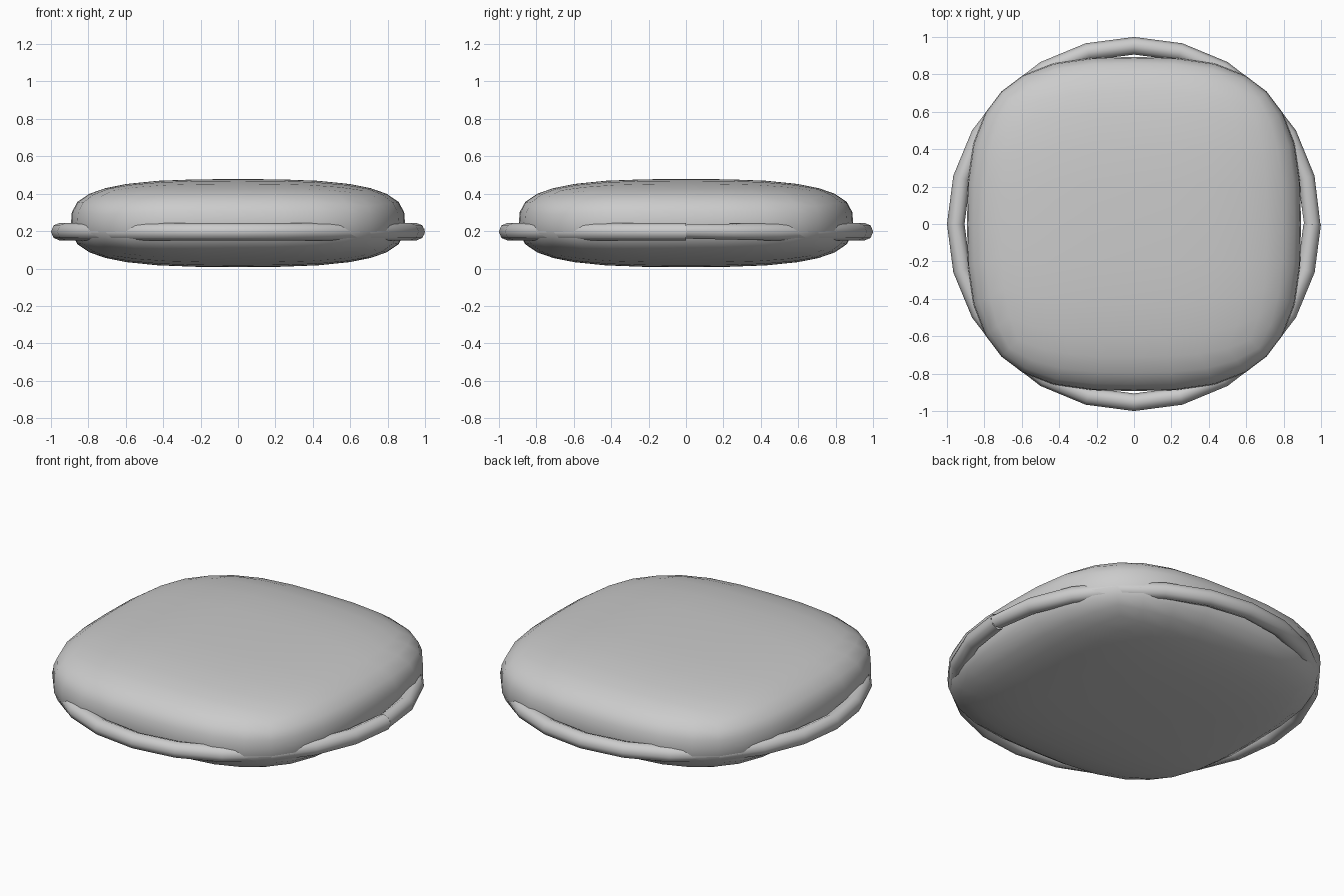
import bpy
import bmesh
from math import cos, sin, pi

if "Cube" in bpy.data.objects:
    bpy.data.objects.remove(bpy.data.objects["Cube"], do_unlink=True)

grey = bpy.data.materials.new("soft grey")
grey.use_nodes = True
grey.diffuse_color = (0.6, 0.6, 0.6, 1)
grey.node_tree.nodes["Principled BSDF"].inputs["Base Color"].default_value = (0.6, 0.6, 0.6, 1)


def finish(bm, name):
    bmesh.ops.recalc_face_normals(bm, faces=bm.faces)
    for face in bm.faces:
        face.smooth = True
    mesh = bpy.data.meshes.new(name)
    bm.to_mesh(mesh)
    bm.free()
    mesh.materials.append(grey)
    obj = bpy.data.objects.new(name, mesh)
    bpy.context.collection.objects.link(obj)
    return obj


# Cushion: gridded cube rounded into a pillow with squarish sides
HALF_WIDTH, HALF_HEIGHT, MIDDLE, POWER = 0.893, 0.235, 0.243, 3.0
bm = bmesh.new()
bmesh.ops.create_cube(bm, size=2)
bmesh.ops.subdivide_edges(bm, edges=bm.edges[:], cuts=7, use_grid_fill=True)
for v in bm.verts:
    v.co /= sum(abs(c) ** POWER for c in v.co) ** (1 / POWER)
    v.co.x *= HALF_WIDTH
    v.co.y *= HALF_WIDTH
    v.co.z = MIDDLE + v.co.z * HALF_HEIGHT
finish(bm, "cushion")

# Piping: octagonal cord swept round the cushion, its two open ends meeting on the left
SEGMENTS, SIDES, RADIUS, CORD = 24, 8, 0.953, 0.047
bm = bmesh.new()
rings = []
for i in range(SEGMENTS + 1):
    turn = 2 * pi * i / SEGMENTS
    pinch = max(0, 1 - i / 2)          # the first end is squeezed and twisted
    ring = []
    for j in range(SIDES):
        a = 2 * pi * j / SIDES + pinch * pi / 8
        r = RADIUS + CORD * cos(a)
        z = 0.197 + CORD * (1 - 0.15 * pinch) * sin(a)
        ring.append(bm.verts.new((r * cos(turn), r * sin(turn), z)))
    rings.append(ring)
for a, b in zip(rings, rings[1:]):
    for j in range(SIDES):
        k = (j + 1) % SIDES
        bm.faces.new((a[j], b[j], b[k], a[k]))
finish(bm, "piping")
